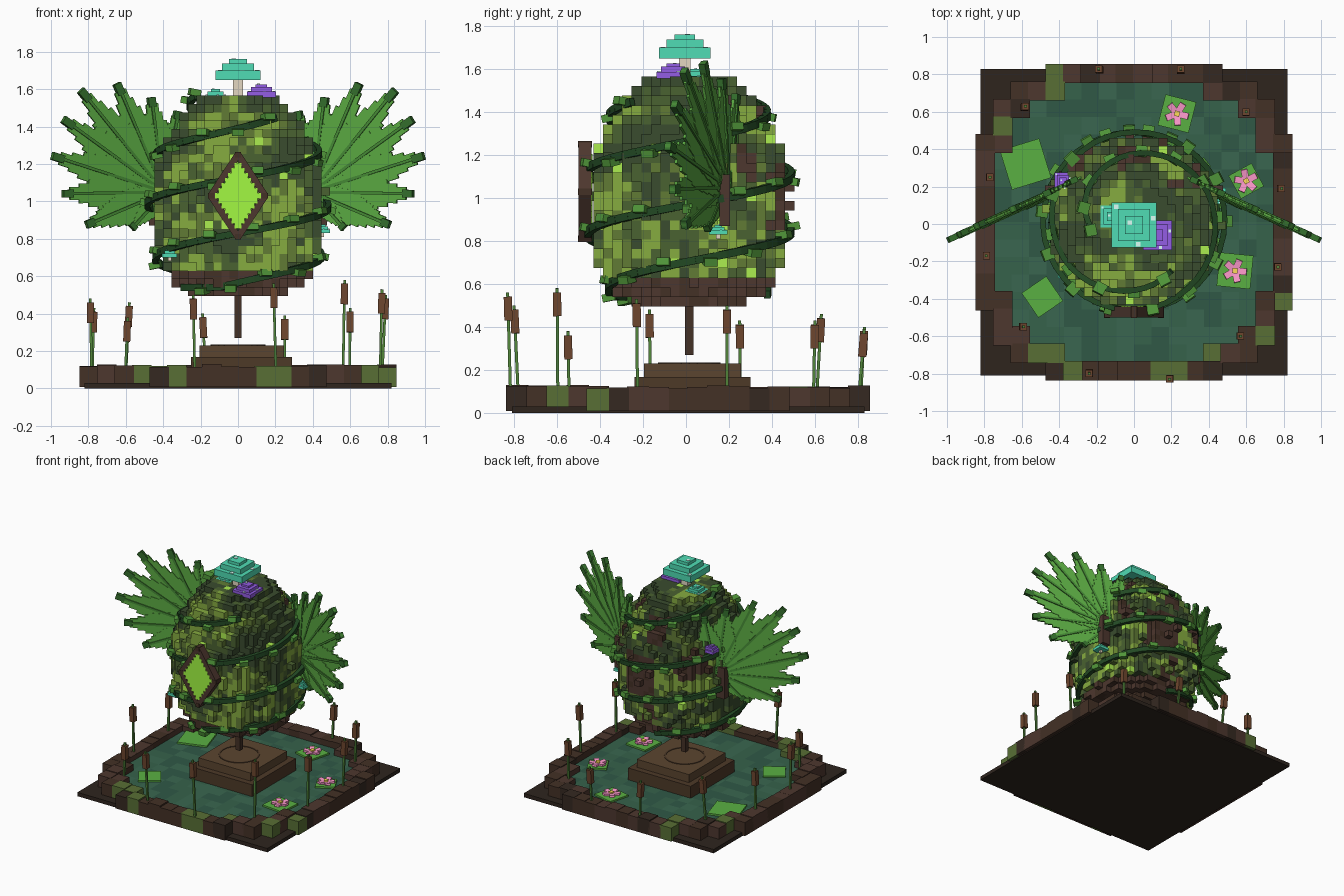
import bpy, bmesh, math, random
from mathutils import Vector, Matrix, noise

if "Cube" in bpy.data.objects:
    bpy.data.objects.remove(bpy.data.objects["Cube"])

random.seed(7)
CX, CY = 0.0, 0.015          # axis of the orb
WATER = 0.075                # pond surface height
UP = Vector((0, 0, 1))


def lin(c):
    c = min(c * 1.1, 1)
    return c / 12.92 if c <= 0.04045 else ((c + 0.055) / 1.055) ** 2.4


MATS = {}
for name, hexa in dict(bark="3d2c22", bark2="46322a", bark3="30251e", mud="533f2b", mud2="463424",
                       moss="506530", plate="2a211b", water="315944", water2="2b5040", water3="345d48",
                       leaf="529a3c", spine="3f7d30", tip="2f6428", vine="1f4220", sprig="4a8a35",
                       pad="52a03c", dark="34452a", green="43592c", olive="587030", light="7a9c3a",
                       lime="9cd848", gem="94e23c", teal="48c8a4", purple="8655d0", stem="cfc4b0",
                       spot="c8f0e0", pink="e88cba", yellow="f0c850", reed="4a7a35",
                       cattail="64402a").items():
    m = bpy.data.materials.new(name)
    m.diffuse_color = [lin(int(hexa[i:i + 2], 16) / 255) for i in (0, 2, 4)] + [1]
    m.use_nodes = True
    m.node_tree.nodes["Principled BSDF"].inputs["Base Color"].default_value = m.diffuse_color
    MATS[name] = m


class Part:
    """Collects coloured boxes into one named mesh object."""
    def __init__(self, name):
        self.name, self.bm, self.slots = name, bmesh.new(), []

    def slot(self, mat):
        if mat not in self.slots:
            self.slots.append(mat)
        return self.slots.index(mat)

    def put(self, matrix, mat):
        i = self.slot(mat)
        res = bmesh.ops.create_cube(self.bm, size=1, matrix=matrix)
        for f in {f for v in res["verts"] for f in v.link_faces}:
            f.material_index = i

    def box(self, c, s, mat, turn=0):
        self.put(Matrix.Translation(c) @ Matrix.Rotation(turn, 4, 'Z') @ Matrix.Diagonal((*s, 1)), mat)

    def beam(self, p, q, w, d, mat, normal=UP):
        p, q = Vector(p), Vector(q)
        x = (q - p).normalized()
        y = Vector(normal).cross(x).normalized()
        rot = Matrix((x, y, x.cross(y))).transposed().to_4x4()
        self.put(Matrix.Translation((p + q) / 2) @ rot @ Matrix.Diagonal(((q - p).length, w, d, 1)), mat)

    def done(self):
        me = bpy.data.meshes.new(self.name)
        self.bm.to_mesh(me)
        self.bm.free()
        for s in self.slots:
            me.materials.append(MATS[s])
        ob = bpy.data.objects.new(self.name, me)
        bpy.context.collection.objects.link(ob)


# base plate, stepped bank and pond
plate = Part("base_plate")
plate.box((0, 0.01, 0.015), (1.64, 1.64, 0.03), "plate")
plate.done()
bank, pond = Part("mud_bank"), Part("pond_water")
N, C = 18, 0.0935
for i in range(N):
    for j in range(N):
        x, y = (i - 8.5) * C, (j - 8.5) * C
        r = math.hypot(x, y)
        if r > 0.93:
            continue
        if max(abs(x), abs(y)) > 0.75 or r > 0.81:
            h = random.uniform(0.112, 0.13)
            mat = random.choice(["bark", "bark", "bark2", "bark3", "bark2", "moss"])
            bank.box((x, y + 0.01, h / 2 + 0.004), (C + 0.01, C + 0.01, h - 0.008), mat)
        else:
            pond.box((x, y + 0.01, WATER - 0.025), (C, C, 0.05), random.choice(["water", "water2", "water3"]))
bank.done()
pond.done()

# pedestal
ped = Part("pedestal")
ped.box((0.02, 0.03, 0.115), (0.54, 0.54, 0.105), "mud2")
ped.box((0.02, 0.03, 0.195), (0.45, 0.45, 0.07), "mud")
for k in range(24):
    a, b = (math.tau * t / 24 for t in (k, k + 1))
    ped.beam((CX + 0.14 * math.cos(a), CY + 0.14 * math.sin(a), 0.23),
             (CX + 0.14 * math.cos(b), CY + 0.14 * math.sin(b), 0.23), 0.012, 0.008, "mud2")
ped.done()
post = Part("hanging_root")
post.box((CX, CY, 0.42), (0.04, 0.04, 0.3), "bark")
post.done()

# voxel orb: radius profile by height
PROF = [(0.5, 0.24), (0.55, 0.34), (0.65, 0.41), (0.8, 0.45), (1.0, 0.465), (1.15, 0.45),
        (1.3, 0.40), (1.42, 0.33), (1.5, 0.27), (1.57, 0.20)]


def radius(z):
    z = min(max(z, 0.5), 1.57)
    for (a, ra), (b, rb) in zip(PROF, PROF[1:]):
        if z <= b:
            return ra + (rb - ra) * (z - a) / (b - a)


V, ROWS = 0.0446, 24
cells = {}
for k in range(ROWS):
    z = 0.495 + (k + 0.5) * V
    for i in range(-12, 12):
        for j in range(-12, 12):
            x, y = (i + 0.5) * V, (j + 0.5) * V
            if math.hypot(x, y) > radius(z) + random.uniform(-0.015, 0.012):
                continue
            n = noise.noise(Vector((x, y, z)) * 4.5) + random.uniform(-0.4, 0.4)
            patch = noise.noise(Vector((x + 5, y, z)) * 4)
            if z < 0.64 or (y > 0.2 and patch > 0.3) or (y > 0.3 and abs(x - 0.08) < 0.13 and 0.85 < z < 1.15):
                mat = random.choice(["bark", "bark2", "bark2"])
            elif random.random() < 0.03:
                mat = "lime"
            else:
                n += 0.2 * (abs(z - 0.95) < 0.22)
                mat = "dark" if n < -0.15 else "green" if n < 0.12 else "olive" if n < 0.32 else "light"
            cells[i, j, k] = mat
orb = Part("mossy_orb")
for (i, j, k), mat in cells.items():
    o = Vector((CX + (i + 0.5) * V, CY + (j + 0.5) * V, 0.495 + (k + 0.5) * V))
    for ax in range(3):
        for s in (-1, 1):
            nb = [i, j, k]
            nb[ax] += s
            if tuple(nb) in cells:
                continue
            d, u = Vector(), Vector()
            d[ax], u[(ax + 1) % 3] = s, 1
            w = d.cross(u)
            f = orb.bm.faces.new([orb.bm.verts.new(o + (d + u * a + w * b) * V / 2)
                                  for a, b in ((-1, -1), (1, -1), (1, 1), (-1, 1))])
            f.material_index = orb.slot(mat)
bmesh.ops.remove_doubles(orb.bm, verts=orb.bm.verts[:], dist=1e-4)
orb.done()

# front diamond window with stepped glowing pane
gem = Part("glowing_window")
for k in range(-6, 7):
    hw = 0.122 * (1 - abs(k) / 7)
    gem.box((0, -0.468, 1.03 + k * 0.027), (2 * hw, 0.066, 0.027), "gem")
gem.done()
frame = Part("window_frame")
pts = [(0, 0.81), (0.145, 1.03), (0, 1.25), (-0.145, 1.03)]
for (xa, za), (xb, zb) in zip(pts, pts[1:] + pts[:1]):
    frame.beam((xa, -0.47, za), (xb, -0.47, zb), 0.036, 0.06, "bark2", (0, 1, 0))
for x, z in pts:
    frame.box((x, -0.47, z), (0.032, 0.064, 0.03), "bark")
frame.done()

# two spiral vines with sprigs
for name, a0, a1, zfront in (("vine_lower", -150, 555, 0.565), ("vine_upper", -270, 312, 0.83)):
    vine, prev = Part(name), None
    for n, deg in enumerate(range(a0, a1, 9)):
        z = max(0.54, zfront + 0.56 * (deg + 90) / 360)
        out = Vector((math.cos(math.radians(deg)), math.sin(math.radians(deg)), 0))
        p = Vector((CX, CY, min(z, 1.57))) + out * (radius(z) + 0.022)
        if prev:
            vine.beam(prev, p + (p - prev) * 0.1, 0.03, 0.036, "vine")
            if n % 3 == 0:
                side = UP * random.choice((-0.012, 0.012))
                vine.beam(p - out * 0.02 + side, p + out * 0.038 + side * 2, 0.062, 0.036, "sprig")
        prev = p
    vine.done()

# fan-shaped leaf wings
FRONDS = [(-48, 0.26), (-23, 0.45), (-1, 0.54), (18, 0.625), (36, 0.66), (51, 0.70), (67, 0.63),
          (83, 0.51), (101, 0.44)]
WIDTH = [0.10, 0.14, 0.165, 0.185, 0.2, 0.2, 0.175, 0.145, 0.105, 0.07]
for side, label in ((1, "right"), (-1, "left")):
    wing = Part(label + "_leaf_wing")
    nrm = Vector((0.42 * side, 1, 0)).normalized()

    def at(x, z):
        return Vector((side * x, 0.185 - 0.45 * (x - 0.4), z))
    for n, (deg, L) in enumerate(FRONDS):
        dx, dz = math.cos(math.radians(deg)), math.sin(math.radians(deg))
        off = nrm * 0.003 * (n - 4)
        M = len(WIDTH)
        for s, w in enumerate(WIDTH):
            a, b = (L * 0.93 * t / M for t in (s, s + 1))
            wing.beam(at(0.4 + a * dx, 1.05 + a * dz) + off, at(0.4 + b * dx, 1.05 + b * dz) + off,
                      w * min(1, L / 0.5), 0.014, "leaf", nrm)
        tip = at(0.4 + L * dx, 1.05 + L * dz) + off
        wing.beam(at(0.4, 1.05) + off, tip, 0.016, 0.03, "spine", nrm)
        wing.beam(at(0.4 + L * 0.9 * dx, 1.05 + L * 0.9 * dz) + off, tip, 0.042, 0.032, "tip", nrm)
    wing.box((side * 0.44, 0.18, 0.99), (0.07, 0.05, 0.24), "bark2")
    wing.done()

# stepped mushrooms: x, y, underside z, half width, height, stem length
for n, (x, y, z, h, t, stem, mat) in enumerate([
        (0, -0.005, 1.65, 0.12, 0.11, 0.12, "teal"), (0.125, -0.06, 1.555, 0.078, 0.07, 0.1, "purple"),
        (-0.12, 0.04, 1.54, 0.06, 0.06, 0.06, "teal"), (-0.38, 0.23, 1.23, 0.045, 0.05, 0.03, "purple"),
        (0.45, 0.15, 0.83, 0.042, 0.045, 0.02, "teal"), (-0.365, -0.25, 0.7, 0.04, 0.045, 0.02, "teal")]):
    mush = Part(f"mushroom_{n + 1}")
    mush.box((x, y, z - stem / 2 + 0.01), (h * 0.45, h * 0.45, stem + 0.02), "stem")
    for f, a, b in ((1, 0, 0.45), (0.72, 0.45, 0.8), (0.4, 0.8, 1)):
        mush.box((x, y, z + t * (a + b) / 2), (2 * h * f, 2 * h * f, t * (b - a)), mat)
    for u, v in ((0.85, 0.3), (-0.8, 0.8), (0.2, -0.85), (-0.2, 0.1)):
        top = z + t * (1 if abs(u) < 0.3 and abs(v) < 0.3 else 0.45)
        mush.box((x + u * h, y + v * h, top), (h * 0.2, h * 0.2, 0.008), "spot")
    mush.done()

# lily pads, three of them in flower
for n, (x, y, h, rot, bloom) in enumerate([(-0.58, 0.32, 0.11, 0.3, 0), (-0.49, -0.39, 0.08, 0.6, 0),
                                           (0.23, 0.59, 0.085, -0.25, 1), (0.6, 0.23, 0.07, 0.5, 1),
                                           (0.54, -0.25, 0.09, -0.1, 1)]):
    pad = Part(f"lily_pad_{n + 1}")
    pad.box((x, y, WATER + 0.006), (2 * h, 2 * h, 0.014), "pad", rot)
    for k in range(5 * bloom):
        a = rot + math.tau * k / 5
        d = Vector((math.cos(a), math.sin(a), 0))
        c = Vector((x, y, WATER + 0.018))
        pad.beam(c + d * 0.01, c + d * 0.062 + UP * 0.008, 0.036, 0.014, "pink")
    if bloom:
        pad.box((x, y, WATER + 0.025), (0.028, 0.028, 0.024), "yellow", rot)
    pad.done()

# cattails around the bank: head x, y and top height
reeds = Part("cattails")
for x, y, h in [(0.19, -0.83, 0.56), (-0.24, -0.8, 0.5), (0.57, -0.6, 0.58), (-0.59, -0.55, 0.38),
                (0.77, -0.23, 0.53), (-0.79, -0.17, 0.48), (-0.77, 0.25, 0.43), (0.79, 0.19, 0.5),
                (0.6, 0.6, 0.43), (-0.58, 0.63, 0.46), (-0.19, 0.83, 0.4), (0.25, 0.83, 0.39)]:
    foot = Vector((x + random.uniform(-0.02, 0.02), y * 0.98 + random.uniform(-0.01, 0.01), 0.07))
    top = Vector((x, y, h))
    d = (top - foot).normalized()
    reeds.beam(foot, top, 0.014, 0.014, "reed", (0, 1, 0))
    reeds.beam(top - d * 0.13, top - d * 0.02, 0.038, 0.038, "cattail", (0, 1, 0))
reeds.done()
